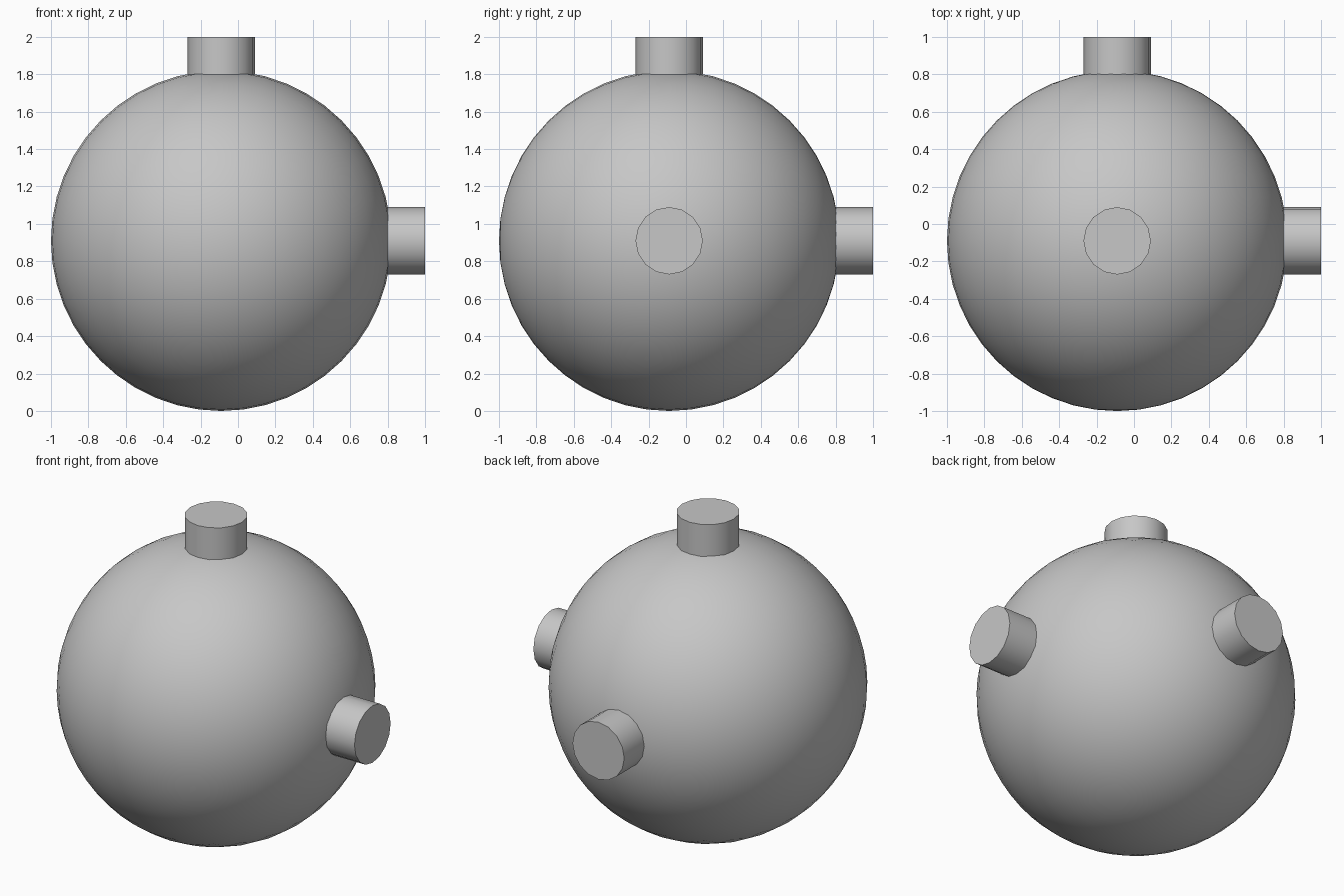
import bpy
import math
from mathutils import Vector

cube = bpy.data.objects.get("Cube")
if cube:
    bpy.data.objects.remove(cube, do_unlink=True)

RADIUS = 0.91
CENTRE = Vector((-0.09, -0.09, RADIUS))
PEG_RADIUS = 0.18
PEG_START, PEG_END = 0.86, 1.09  # distances from the ball centre

grey = bpy.data.materials.new("plain grey")
grey.use_nodes = True
colour = (0.57, 0.57, 0.57, 1)
grey.diffuse_color = colour
grey.node_tree.nodes["Principled BSDF"].inputs["Base Color"].default_value = colour


def finish(name):
    """Name, colour and smooth the active object."""
    obj = bpy.context.object
    obj.name = name
    obj.data.materials.append(grey)
    bpy.ops.object.shade_smooth_by_angle(angle=math.radians(35))


# Ball, with its poles at front and back
bpy.ops.mesh.primitive_uv_sphere_add(
    segments=48, ring_count=24, radius=RADIUS,
    location=CENTRE, rotation=(math.pi / 2, 0, 0))
finish("ball")

# One short round peg along each positive axis
pegs = {"left_peg": (1, 0, 0), "back_peg": (0, 1, 0), "top_peg": (0, 0, 1)}
for name, direction in pegs.items():
    axis = Vector(direction)
    bpy.ops.mesh.primitive_cylinder_add(
        vertices=16, radius=PEG_RADIUS, depth=PEG_END - PEG_START,
        location=CENTRE + axis * (PEG_START + PEG_END) / 2,
        rotation=axis.to_track_quat("Z", "Y").to_euler())
    finish(name)
